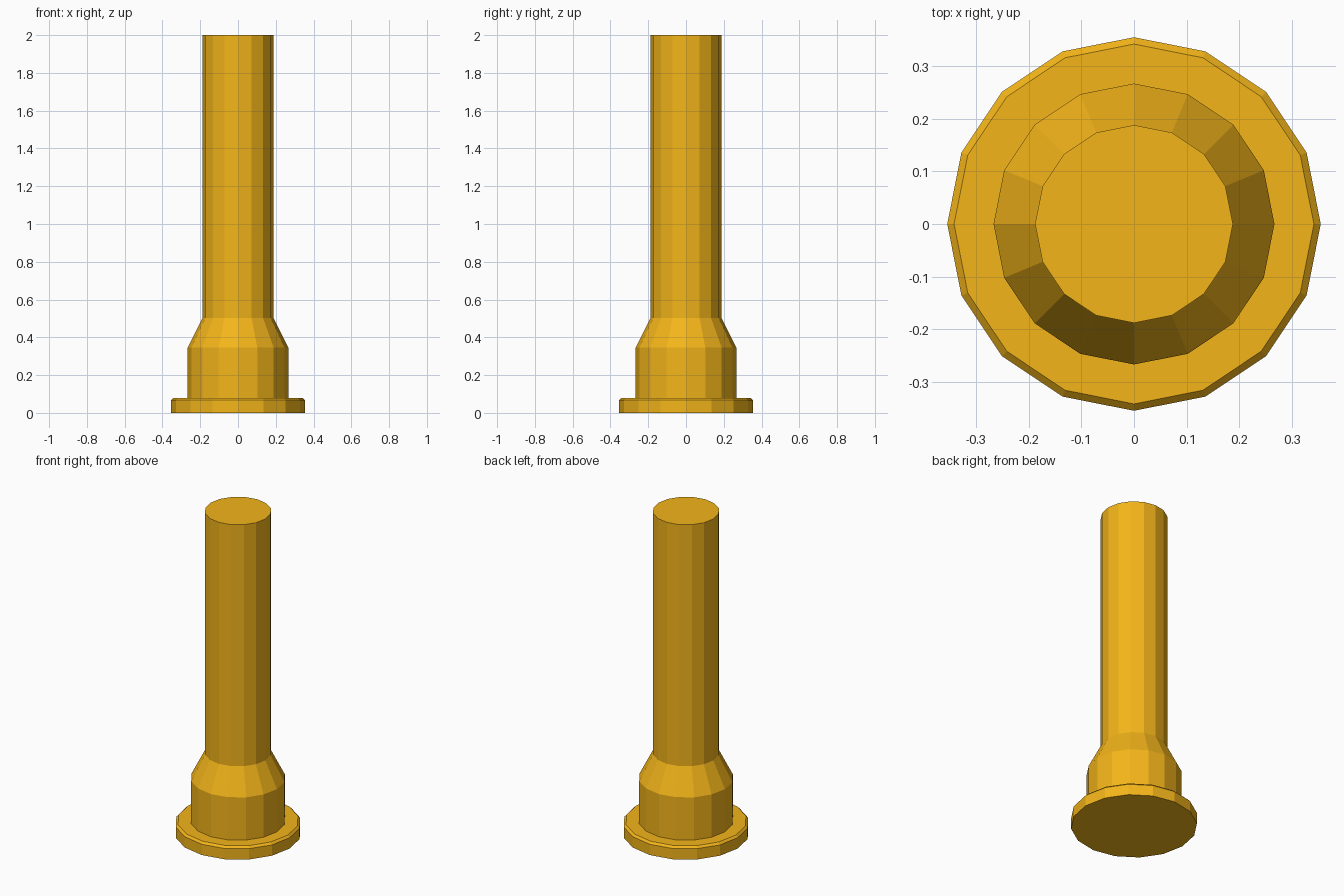
import bpy, bmesh
from math import cos, sin, tau

if "Cube" in bpy.data.objects:
    bpy.data.objects.remove(bpy.data.objects["Cube"])

SIDES = 16

amber = bpy.data.materials.new("amber")
amber.diffuse_color = (0.9, 0.46, 0.01, 1)
amber.use_nodes = True
amber.node_tree.nodes["Principled BSDF"].inputs["Base Color"].default_value = amber.diffuse_color


def lathe(name, profile):
    """Revolve (radius, z) points around z, with capped ends and flat faces."""
    bm = bmesh.new()
    rings = [[bm.verts.new((r * cos(tau * i / SIDES), r * sin(tau * i / SIDES), z))
              for i in range(SIDES)] for r, z in profile]
    for low, high in zip(rings, rings[1:]):
        for i in range(SIDES):
            j = (i + 1) % SIDES
            bm.faces.new((low[i], low[j], high[j], high[i]))
    bm.faces.new(rings[0][::-1])
    bm.faces.new(rings[-1])
    mesh = bpy.data.meshes.new(name)
    bm.to_mesh(mesh)
    bm.free()
    mesh.materials.append(amber)
    obj = bpy.data.objects.new(name, mesh)
    bpy.context.collection.objects.link(obj)
    return obj


# Flanged post: bevelled foot, thick collar, tapered shoulder, plain shaft
lathe("flanged_post", [
    (0.355, 0.0), (0.355, 0.067), (0.342, 0.08),
    (0.267, 0.08), (0.267, 0.345),
    (0.188, 0.502), (0.188, 2.0),
])
